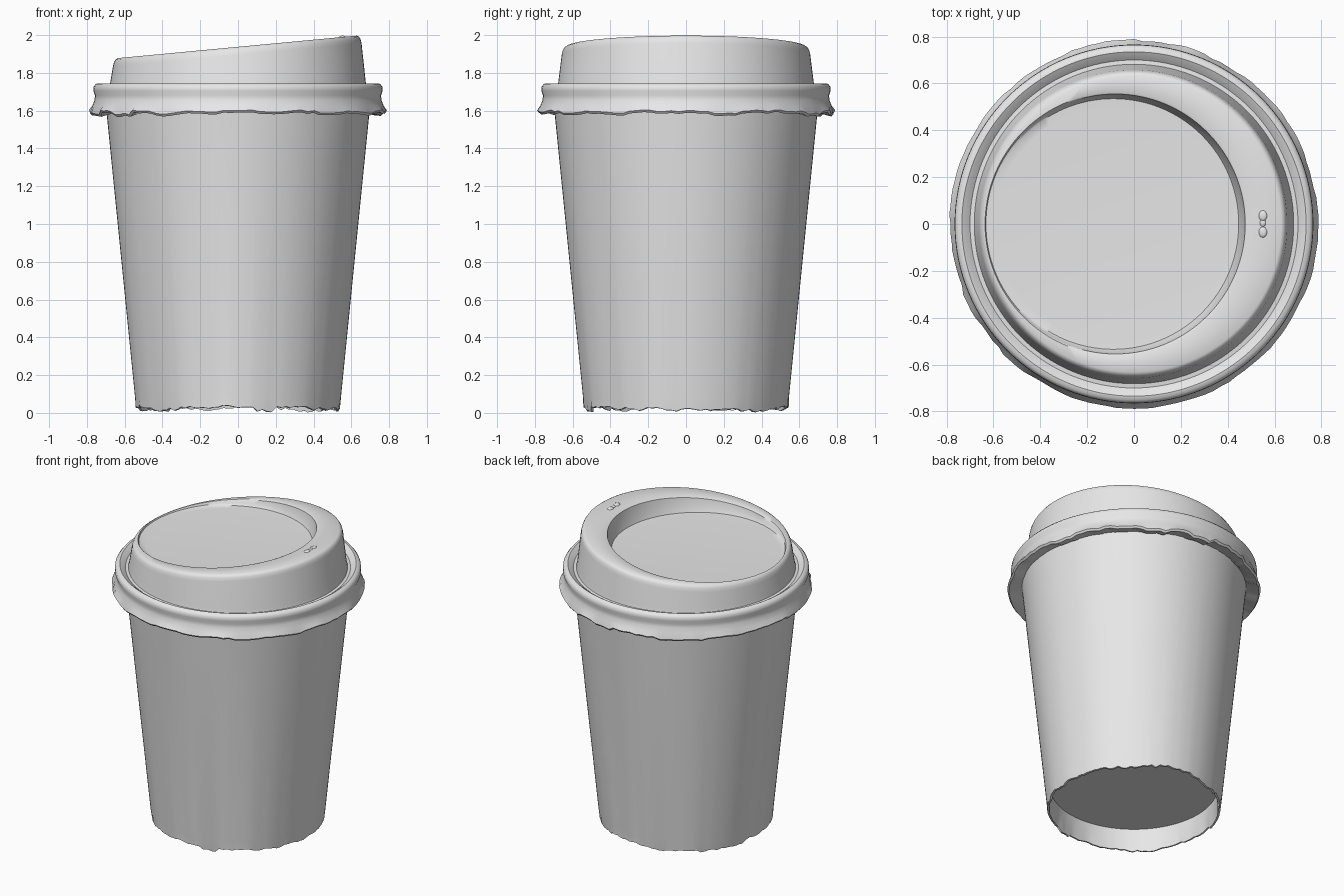
import bpy, bmesh, math, random

random.seed(4)
SEG = 128

default = bpy.data.objects.get("Cube")
if default:
    bpy.data.objects.remove(default)

paper = bpy.data.materials.new("pale grey")
paper.use_nodes = True
grey = (0.8, 0.8, 0.8, 1)
paper.diffuse_color = grey
paper.node_tree.nodes["Principled BSDF"].inputs["Base Color"].default_value = grey


def lid_top(x):
    """Height of the slanted drinking face."""
    return 1.938 + 0.094 * x


def finish(name, bm, angle=40):
    bmesh.ops.recalc_face_normals(bm, faces=bm.faces)
    mesh = bpy.data.meshes.new(name)
    bm.to_mesh(mesh)
    bm.free()
    mesh.materials.append(paper)
    mesh.shade_smooth()
    mesh.set_sharp_from_angle(angle=math.radians(angle))
    obj = bpy.data.objects.new(name, mesh)
    bpy.context.collection.objects.link(obj)
    return obj


def torn_edge(amount):
    """Repeating random wobble: small, uneven notches around an edge."""
    coarse = [random.uniform(-1, 1) for _ in range(SEG // 4)]
    return [amount * (0.65 * coarse[i // 4] + 0.35 * random.uniform(-1, 1))
            for i in range(SEG)]


def loft(name, rings):
    """Each ring: radius, centre x, height (number or rule of x), wobble."""
    bm = bmesh.new()
    previous = first = None
    for radius, cx, height, wobble in rings:
        ring = []
        for i in range(SEG):
            a = math.tau * i / SEG
            w = wobble[i] if wobble else 0
            r = radius + w * 0.4
            x = cx + r * math.cos(a)
            z = height(x) if callable(height) else height
            ring.append(bm.verts.new((x, r * math.sin(a), max(0, z + w))))
        if previous:
            for i in range(SEG):
                j = (i + 1) % SEG
                bm.faces.new((previous[i], previous[j], ring[j], ring[i]))
        first = first or ring
        previous = ring
    bm.faces.new(first[::-1])
    bm.faces.new(previous)
    return finish(name, bm)


def below_top(drop):
    return lambda x: lid_top(x) - drop


# Tapered cup with a recessed base and ragged foot
foot = torn_edge(0.022)
loft("cup", [
    (0.520, 0, 0.17, None),
    (0.522, 0, 0.08, None),
    (0.527, 0, 0.022, foot),
    (0.540, 0, 0.024, foot),
    (0.545, 0, 0.08, None),
    (0.697, 0, 1.60, None),
    (0.700, 0, 1.64, None),
])

# Lid: flared skirt, rolled brim, groove, slanted wall and sunken drinking face
skirt = torn_edge(0.014)
loft("lid", [
    (0.685, 0, 1.61, None),
    (0.720, 0, 1.595, skirt),
    (0.775, 0, 1.580, skirt),
    (0.785, 0, 1.592, skirt),
    (0.772, 0, 1.625, None),
    (0.760, 0, 1.655, None),
    (0.757, 0, 1.680, None),
    (0.766, 0, 1.705, None),
    (0.764, 0, 1.728, None),
    (0.752, 0, 1.742, None),
    (0.735, 0, 1.745, None),
    (0.718, 0, 1.735, None),
    (0.700, 0, 1.720, None),
    (0.682, 0, 1.722, None),
    (0.677, 0, 1.745, None),
    (0.658, -0.004, below_top(0.042), None),
    (0.653, -0.004, below_top(0.020), None),
    (0.645, -0.004, below_top(0.007), None),
    (0.633, -0.004, below_top(0), None),
    (0.562, -0.074, below_top(0), None),
    (0.555, -0.080, below_top(0.004), None),
    (0.548, -0.084, lambda x: 1.868 + 0.45 * (lid_top(x) - 1.875), None),
    (0.535, -0.088, 1.870, None),
    (0.500, -0.088, 1.868, None),
])

# Small crumpled lip around the sip hole
bm = bmesh.new()
for y, size in ((0.035, 0.018), (0.005, 0.013), (-0.035, 0.018)):
    made = bmesh.ops.create_icosphere(bm, subdivisions=2, radius=size)
    for v in made["verts"]:
        x = 0.55 + v.co.x
        v.co = (x, y + v.co.y * 1.3, lid_top(x) + v.co.z * 0.4)
finish("sip_hole_lip", bm)
